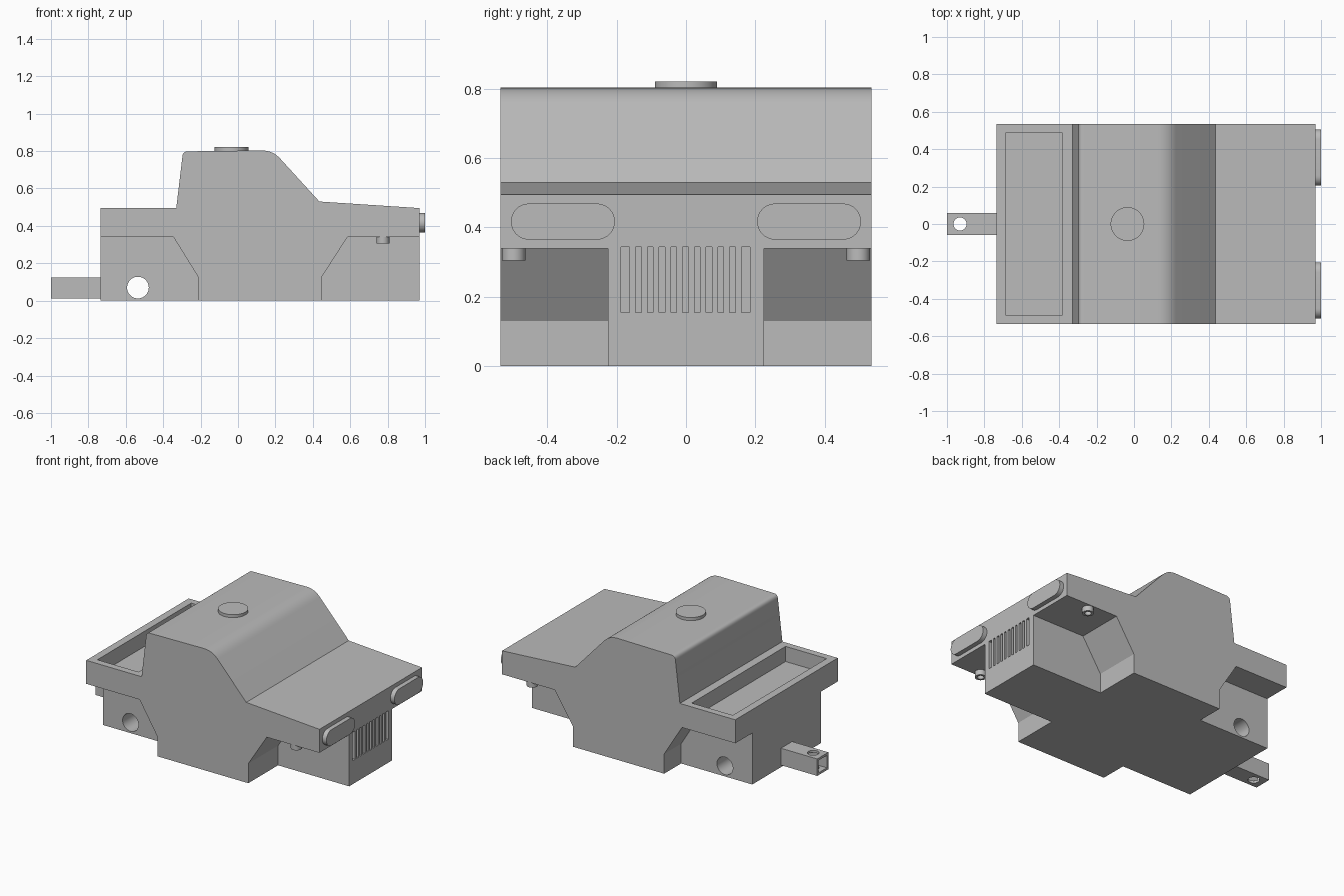
import bpy, bmesh, math
from mathutils import Vector, Matrix

if "Cube" in bpy.data.objects:
    bpy.data.objects.remove(bpy.data.objects["Cube"])

grey = bpy.data.materials.new("plain grey")
grey.use_nodes = True
COLOR = (0.5, 0.5, 0.5, 1)
grey.diffuse_color = COLOR
grey.node_tree.nodes["Principled BSDF"].inputs["Base Color"].default_value = COLOR


def finish(name, bm):
    bmesh.ops.recalc_face_normals(bm, faces=bm.faces)
    mesh = bpy.data.meshes.new(name)
    bm.to_mesh(mesh)
    bm.free()
    mesh.materials.append(grey)
    ob = bpy.data.objects.new(name, mesh)
    bpy.context.collection.objects.link(ob)
    return ob


def box(name, x, y, z):
    """Box from (low, high) pairs."""
    bm = bmesh.new()
    bmesh.ops.create_cube(bm, size=1)
    for v in bm.verts:
        v.co = [sum(r) / 2 + c * (r[1] - r[0]) for r, c in zip((x, y, z), v.co)]
    return finish(name, bm)


def cylinder(name, center, radius, depth, axis="Z"):
    bm = bmesh.new()
    turn = Matrix.Rotation(math.pi / 2, 4, "X") if axis == "Y" else Matrix()
    bmesh.ops.create_cone(bm, cap_ends=True, segments=48, radius1=radius, radius2=radius,
                          depth=depth, matrix=Matrix.Translation(center) @ turn)
    return finish(name, bm)


def prism(name, points, offset):
    """Extrude a flat outline by an offset vector."""
    bm = bmesh.new()
    face = bm.faces.new([bm.verts.new(p) for p in points])
    new = bmesh.ops.extrude_face_region(bm, geom=[face], use_keep_orig=True)["geom"]
    bmesh.ops.translate(bm, vec=offset, verts=[g for g in new if isinstance(g, bmesh.types.BMVert)])
    return finish(name, bm)


def combine(target, other, operation):
    bpy.context.view_layer.objects.active = target
    mod = target.modifiers.new(operation, "BOOLEAN")
    mod.operation, mod.object, mod.solver = operation, other, "EXACT"
    bpy.ops.object.modifier_apply(modifier=mod.name)
    bpy.data.objects.remove(other)


def fillet(before, corner, after, size, steps=8):
    """Rounded corner of a profile."""
    a, c, b = Vector(before), Vector(corner), Vector(after)
    p, q = c + (a - c).normalized() * size, c + (b - c).normalized() * size
    return [(1 - t) ** 2 * p + 2 * t * (1 - t) * c + t * t * q
            for t in (i / steps for i in range(steps + 1))]


# Body side profile with wheel arches, extruded across the full width
HALF = 0.535
cab_back, roof_back, roof_front, cab_front = (-0.33, 0.495), (-0.294, 0.798), (0.185, 0.804), (0.435, 0.53)
profile = [(-0.735, 0.34), (-0.735, 0.495), cab_back]
profile += fillet(cab_back, roof_back, roof_front, 0.025)
profile += fillet(roof_back, roof_front, cab_front, 0.06)
profile += [cab_front, (0.97, 0.495), (0.97, 0.34), (0.585, 0.34), (0.45, 0.13), (0.45, 0),
            (-0.215, 0), (-0.215, 0.13), (-0.345, 0.34)]
body = prism("body", [(x, -HALF, z) for x, z in profile], (0, 2 * HALF, 0))

# Narrow chassis ends between the wheels
combine(body, box("front_chassis", (0.3, 0.97), (-0.225, 0.225), (0, 0.4)), "UNION")
combine(body, box("rear_chassis", (-0.735, -0.1), (-0.358, 0.358), (0, 0.37)), "UNION")

# Cargo bed recess and rear axle hole
combine(body, box("bed_cutter", (-0.685, -0.385), (-0.49, 0.49), (0.395, 0.6)), "DIFFERENCE")
combine(body, cylinder("axle_cutter", (-0.535, 0, 0.07), 0.058, 1.0, "Y"), "DIFFERENCE")

# Grille recess filled with vertical slats
combine(body, box("grille_cutter", (0.945, 1.1), (-0.188, 0.185), (0.155, 0.343)), "DIFFERENCE")
PITCH = 0.373 / 11
for i in range(10):
    y = -0.188 + PITCH * (i + 0.75)
    box(f"grille_slat_{i + 1}", (0.94, 0.97), (y, y + PITCH / 2), (0.15, 0.345))

# Roof cap
cylinder("roof_cap", (-0.035, 0, 0.805), 0.09, 0.032)

for side, label in ((1, "back"), (-1, "front")):
    # Pill-shaped headlights
    outline = []
    for end, start in ((1, -90), (-1, 90)):
        for k in range(17):
            a = math.radians(start + k * 180 / 16)
            outline.append((0.965, side * 0.355 + end * 0.098 + 0.052 * math.cos(a),
                            0.417 + 0.052 * math.sin(a)))
    prism(f"headlight_{label}", outline, (0.035, 0, 0))

    # Hollow pegs below the front fenders
    peg = cylinder(f"fender_peg_{label}", (0.775, side * 0.497, 0.325), 0.034, 0.04)
    combine(peg, cylinder("peg_cutter", (0.775, side * 0.497, 0.31), 0.02, 0.05), "DIFFERENCE")

# Hollow square tow bar with a pin hole
hitch = box("tow_bar", (-1, -0.73), (-0.058, 0.058), (0.013, 0.125))
combine(hitch, box("tube_cutter", (-1.1, -0.74), (-0.043, 0.043), (0.028, 0.11)), "DIFFERENCE")
combine(hitch, cylinder("pin_cutter", (-0.93, 0, 0.07), 0.035, 0.3), "DIFFERENCE")

# Smooth curves, sharp corners
bpy.ops.object.select_all(action="DESELECT")
for ob in bpy.context.collection.objects:
    if ob.type == "MESH":
        ob.select_set(True)
bpy.context.view_layer.objects.active = body
bpy.ops.object.shade_smooth_by_angle(angle=math.radians(30))
